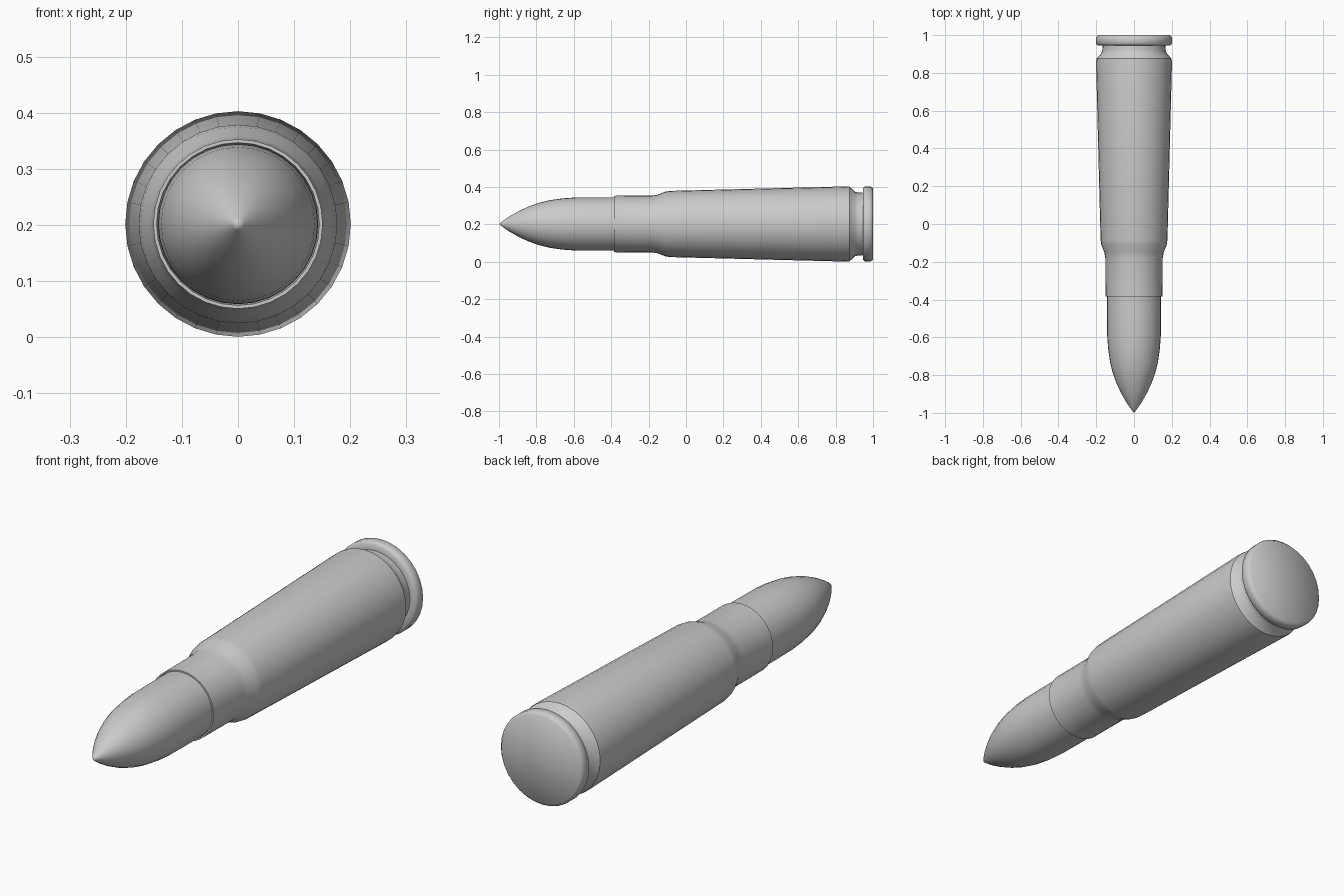
import bpy, bmesh, math

if "Cube" in bpy.data.objects:
    bpy.data.objects.remove(bpy.data.objects["Cube"])

SIDES = 32
AXIS_Z = 0.202


def lathe(name, profile, angle=30):
    """Spin (y, radius) points around the long axis; radius 0 makes a pole."""
    bm = bmesh.new()
    rings = []
    for y, r in profile:
        if r == 0:
            rings.append([bm.verts.new((0, y, AXIS_Z))] * SIDES)
        else:
            rings.append([bm.verts.new((r * math.sin(2 * math.pi * i / SIDES), y,
                                        AXIS_Z + r * math.cos(2 * math.pi * i / SIDES)))
                          for i in range(SIDES)])
    for a, b in zip(rings, rings[1:]):
        for i in range(SIDES):
            j = (i + 1) % SIDES
            bm.faces.new(list(dict.fromkeys((a[i], a[j], b[j], b[i]))))
    bmesh.ops.recalc_face_normals(bm, faces=bm.faces)
    mesh = bpy.data.meshes.new(name)
    bm.to_mesh(mesh)
    bm.free()
    obj = bpy.data.objects.new(name, mesh)
    bpy.context.collection.objects.link(obj)
    bpy.ops.object.select_all(action='DESELECT')
    obj.select_set(True)
    bpy.context.view_layer.objects.active = obj
    bpy.ops.object.shade_smooth_by_angle(angle=math.radians(angle))
    return obj


# Pointed projectile
lathe("projectile", [
    (-1.0, 0), (-0.985, 0.012), (-0.95, 0.037), (-0.90, 0.066), (-0.85, 0.090),
    (-0.79, 0.112), (-0.73, 0.127), (-0.66, 0.137), (-0.59, 0.142),
    (-0.48, 0.143), (-0.37, 0.143)])

# Casing: mouth lip, neck, shoulder, tapered body, extractor groove
lathe("casing", [
    (-0.37, 0.143), (-0.384, 0.145), (-0.384, 0.151), (-0.18, 0.152),
    (-0.15, 0.157), (-0.11, 0.173), (-0.085, 0.177), (0.855, 0.201),
    (0.875, 0.199), (0.905, 0.172), (0.92, 0.168), (0.946, 0.167)])

# Base rim with rounded edges and flat end
lathe("base_rim", [
    (0.946, 0.167), (0.946, 0.192), (0.955, 0.201), (0.988, 0.201),
    (1.0, 0.190), (1.0, 0)], 50)
